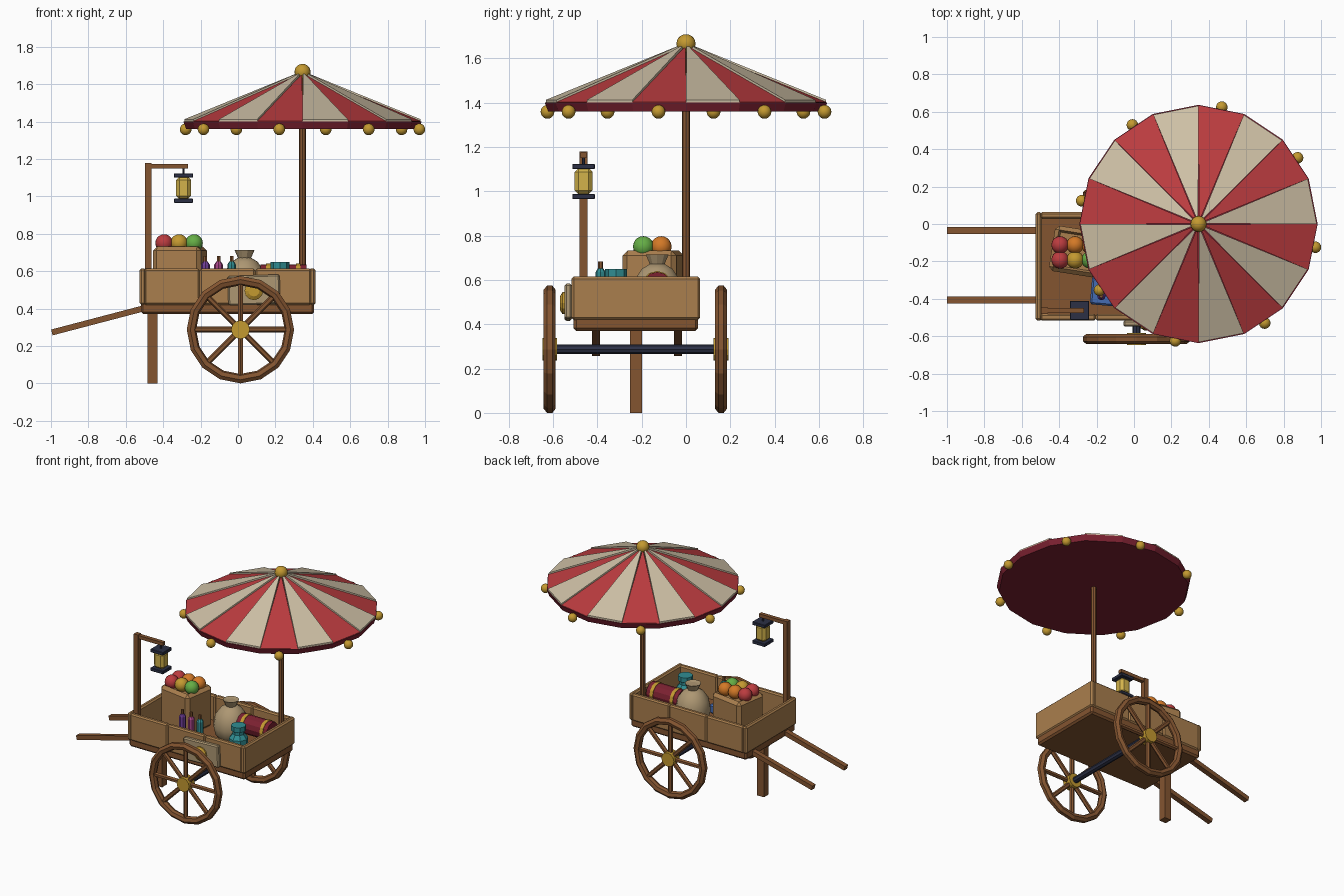
import bpy, bmesh
from math import radians, cos, sin, pi, tau
from mathutils import Vector, Matrix

if "Cube" in bpy.data.objects:
    bpy.data.objects.remove(bpy.data.objects["Cube"])

MATS = {}
PALETTE = {
    "tan": (0.40, 0.21, 0.075), "wood": (0.23, 0.09, 0.03), "dark_wood": (0.12, 0.045, 0.018),
    "red": (0.50, 0.045, 0.05), "maroon": (0.20, 0.015, 0.03), "cream": (0.62, 0.53, 0.38),
    "gold": (0.55, 0.32, 0.03), "navy": (0.025, 0.03, 0.06), "glow": (0.65, 0.45, 0.07),
    "teal": (0.03, 0.27, 0.29), "purple": (0.17, 0.05, 0.33), "magenta": (0.40, 0.06, 0.25),
    "green": (0.13, 0.42, 0.06), "orange": (0.65, 0.19, 0.02), "blue": (0.06, 0.15, 0.45),
    "burlap": (0.42, 0.31, 0.17),
}


def mat(key):
    if key not in MATS:
        MATS[key] = bpy.data.materials.new(key)
        MATS[key].diffuse_color = (*PALETTE[key], 1)
    return MATS[key]


def finish(name, bm, color, matrix=None, smooth=False):
    bmesh.ops.recalc_face_normals(bm, faces=bm.faces)
    mesh = bpy.data.meshes.new(name)
    for f in bm.faces:
        f.smooth = smooth
    bm.to_mesh(mesh)
    bm.free()
    mesh.materials.append(mat(color))
    ob = bpy.data.objects.new(name, mesh)
    bpy.context.collection.objects.link(ob)
    if matrix:
        ob.matrix_world = matrix
    return ob


def box(name, lo, hi, color, bevel=0.0, rot=None, recess=0.0):
    lo, hi = Vector(lo), Vector(hi)
    bm = bmesh.new()
    bmesh.ops.create_cube(bm, size=1, matrix=Matrix.Diagonal((*(hi - lo), 1)))
    if bevel:
        bmesh.ops.bevel(bm, geom=bm.edges[:], offset=bevel, segments=1, affect='EDGES')
    if recess:
        top = max(bm.faces, key=lambda f: f.calc_center_median().z)
        bmesh.ops.inset_region(bm, faces=[top], thickness=0.015)
        bmesh.ops.translate(bm, verts=top.verts, vec=(0, 0, -recess))
    m = Matrix.Translation((lo + hi) / 2)
    return finish(name, bm, color, m @ rot if rot else m)


def rod(name, a, b, r, color, sides=8, r2=None):
    a, b = Vector(a), Vector(b)
    bm = bmesh.new()
    bmesh.ops.create_cone(bm, cap_ends=True, segments=sides, radius1=r,
                          radius2=r if r2 is None else r2, depth=(b - a).length)
    q = (b - a).to_track_quat('Z', 'Y').to_matrix().to_4x4()
    return finish(name, bm, color, Matrix.Translation((a + b) / 2) @ q)


def ball(name, c, r, color):
    bm = bmesh.new()
    bmesh.ops.create_uvsphere(bm, u_segments=16, v_segments=10, radius=r)
    return finish(name, bm, color, Matrix.Translation(c), smooth=True)


def lathe(name, profile, sides, color, matrix, closed=False, smooth=False):
    # profile of (radius, height) turned about local z
    bm = bmesh.new()
    rings = [[bm.verts.new((r * cos(tau * i / sides), r * sin(tau * i / sides), z))
              for i in range(sides)] for r, z in profile]
    n = len(rings)
    for j in range(n if closed else n - 1):
        a, b = rings[j], rings[(j + 1) % n]
        for i in range(sides):
            k = (i + 1) % sides
            bm.faces.new((a[i], a[k], b[k], b[i]))
    if not closed:
        bm.faces.new(rings[0])
        bm.faces.new(rings[-1])
    return finish(name, bm, color, matrix, smooth)


# Cart tray: floor, end boards, three planks on each long side
X0, X1, Y0, Y1 = -0.527, 0.415, -0.516, 0.063
box("cart_floor", (X0 + .008, Y0 + .009, .37), (X1 - .008, Y1 - .009, .435), "wood", .012)
for name, x in (("end_board_left", X0), ("end_board_right", X1 - .035)):
    box(name, (x, Y0, .42), (x + .035, Y1, .615), "tan", .01)
step = (X1 - X0 - .05) / 3
for side, y in (("front", Y0), ("back", Y1 - .035)):
    for i in range(3):
        x = X0 + .025 + i * step
        box(f"{side}_plank_{i}", (x, y, .42), (x + step, y + .035, .613), "tan", .009)

# Prop leg and pull handles
box("prop_leg", (-.484, -.253, 0), (-.43, -.199, .40), "wood")
for name, y in (("handle_front", -.406), ("handle_back", -.035)):
    a, b = Vector((-.995, y, .272)), Vector((-.44, y, .418))
    c, h = (a + b) / 2, Vector(((b - a).length / 2, .018, .016))
    box(name, c - h, c + h, "wood", rot=Matrix.Rotation(-radians(14.7), 4, 'Y'))

# Wheels and axle
WX, WZ, WR = .013, .287, .287
for side, y in (("front", -.615), ("back", .158)):
    m = Matrix.Translation((WX, y, WZ)) @ Matrix.Rotation(pi / 2, 4, 'X')
    lathe(f"{side}_wheel_rim", [(WR, -.012), (WR, .012), (.268, .027), (.245, .02),
                                (.237, 0), (.245, -.02), (.268, -.027)], 16, "wood", m, closed=True)
    for i in range(8):
        d = Vector((cos(i * pi / 4), 0, sin(i * pi / 4)))
        c = Vector((WX, y, WZ))
        rod(f"{side}_spoke_{i}", c + d * .03, c + d * .25, .016, "wood", 6)
    rod(f"{side}_hub", (WX, y - .033, WZ), (WX, y + .033, WZ), .05, "gold", 12)
rod("axle", (WX, -.6, WZ), (WX, .145, WZ), .022, "navy")

# Umbrella: pole, rim, alternating panels, beads
UX, UR = .345, .632
rod("umbrella_pole", (UX, 0, .42), (UX, 0, 1.65), .018, "wood", 8)
lathe("umbrella_rim", [(.622, 1.36), (.637, 1.40)], 16, "maroon", Matrix.Translation((UX, 0, 0)))
for k in range(16):
    cream = k % 2 == 0
    lift = .01 if cream else 0
    bm = bmesh.new()
    pts = [Vector((.012 * cos(a), .012 * sin(a), 1.655)) for a in (tau * (k + .5) / 16,)]
    pts += [Vector((UR * cos(tau * (k + j) / 16), UR * sin(tau * (k + j) / 16), 1.402)) for j in (0, 1)]
    up = [bm.verts.new(p + Vector((0, 0, lift))) for p in pts]
    low = [bm.verts.new(p - Vector((0, 0, .012))) for p in pts]
    bm.faces.new(up)
    bm.faces.new(low[::-1])
    for i in range(3):
        bm.faces.new((up[i], low[i], low[(i + 1) % 3], up[(i + 1) % 3]))
    finish(f"canopy_panel_{k}", bm, "cream" if cream else "red", Matrix.Translation((UX, 0, 0)))
ball("umbrella_finial", (UX, 0, 1.665), .043, "gold")
for k in range(8):
    a = radians(-11.25 + 45 * k)
    ball(f"rim_bead_{k}", (UX + .637 * cos(a), .637 * sin(a), 1.358), .031, "gold")

# Lantern on its post
LX, LY = -.291, -.462
box("lantern_post", (-.498, LY - .018, .42), (-.463, LY + .018, 1.178), "wood")
box("lantern_arm", (-.49, LY - .014, 1.15), (-.268, LY + .014, 1.174), "wood")
rod("lantern_hook", (LX, LY, 1.12), (LX, LY, 1.155), .007, "navy", 6)
for name, z in (("lantern_cap", 1.10), ("lantern_base", .965)):
    box(name, (LX - .051, LY - .051, z), (LX + .051, LY + .051, z + .023), "navy", .003)
box("lantern_glass", (LX - .04, LY - .04, .985), (LX + .04, LY + .04, 1.105), "glow", .018)

# Fruit crate
box("fruit_crate", (-.44, -.27, .435), (-.18, -.025, .732), "tan", .022,
    Matrix.Rotation(radians(-9), 4, 'Z'), recess=.02)
for j, (y, row) in enumerate(((-.192, ("red", "gold", "green")), (-.112, ("red", "orange", "orange")))):
    for i, color in enumerate(row):
        ball(f"fruit_{j}_{i}", (-.395 + .08 * i, y, .75), .047, color)

# Sack with tied neck
lathe("sack", [(.07, .432), (.105, .47), (.118, .53), (.105, .60), (.07, .65), (.034, .672)],
      14, "burlap", Matrix.Translation((.035, -.13, 0)), smooth=True)
lathe("sack_neck", [(.034, .668), (.054, .714), (.03, .708)], 10, "burlap",
      Matrix.Translation((.035, -.13, 0)))

# Cloth roll with gold bands
rod("cloth_roll", (.12, -.13, .57), (.365, -.13, .57), .066, "maroon", 12)
for i, x in enumerate((.15, .31)):
    rod(f"roll_band_{i}", (x, -.13, .57), (x + .025, -.13, .57), .07, "gold", 12)

# Teal jar, bottles and folded blue cloth
lathe("jar", [(.05, .433), (.064, .46), (.064, .56), (.04, .59), (.04, .61), (.05, .615), (.05, .65)],
      8, "teal", Matrix.Translation((.225, -.315, 0)))
box("folded_cloth", (-.23, -.44, .433), (.02, -.29, .50), "blue", .01, Matrix.Rotation(radians(-5), 4, 'Z'))
for i, color in enumerate(("purple", "magenta", "teal")):
    x, y = -.174 + .07 * i, -.385
    lathe(f"bottle_{i}", [(.023, .49), (.023, .635), (.012, .652)], 8, color, Matrix.Translation((x, y, 0)))
    rod(f"cork_{i}", (x, y, .645), (x, y, .682), .011, "wood", 6)

# Hanging signboard with gold disc
box("signboard", (-.054, -.548, .42), (.225, -.515, .578), "burlap", .008, Matrix.Rotation(radians(-2), 4, 'Y'))
lathe("sign_disc", [(.05, 0), (.05, .012), (.03, .024)], 12, "gold",
      Matrix.Translation((.085, -.545, .495)) @ Matrix.Rotation(pi / 2, 4, 'X'))

for m in bpy.data.materials:
    if m.users and not m.is_grease_pencil:
        m.use_nodes = True
        m.node_tree.nodes["Principled BSDF"].inputs["Base Color"].default_value = m.diffuse_color
